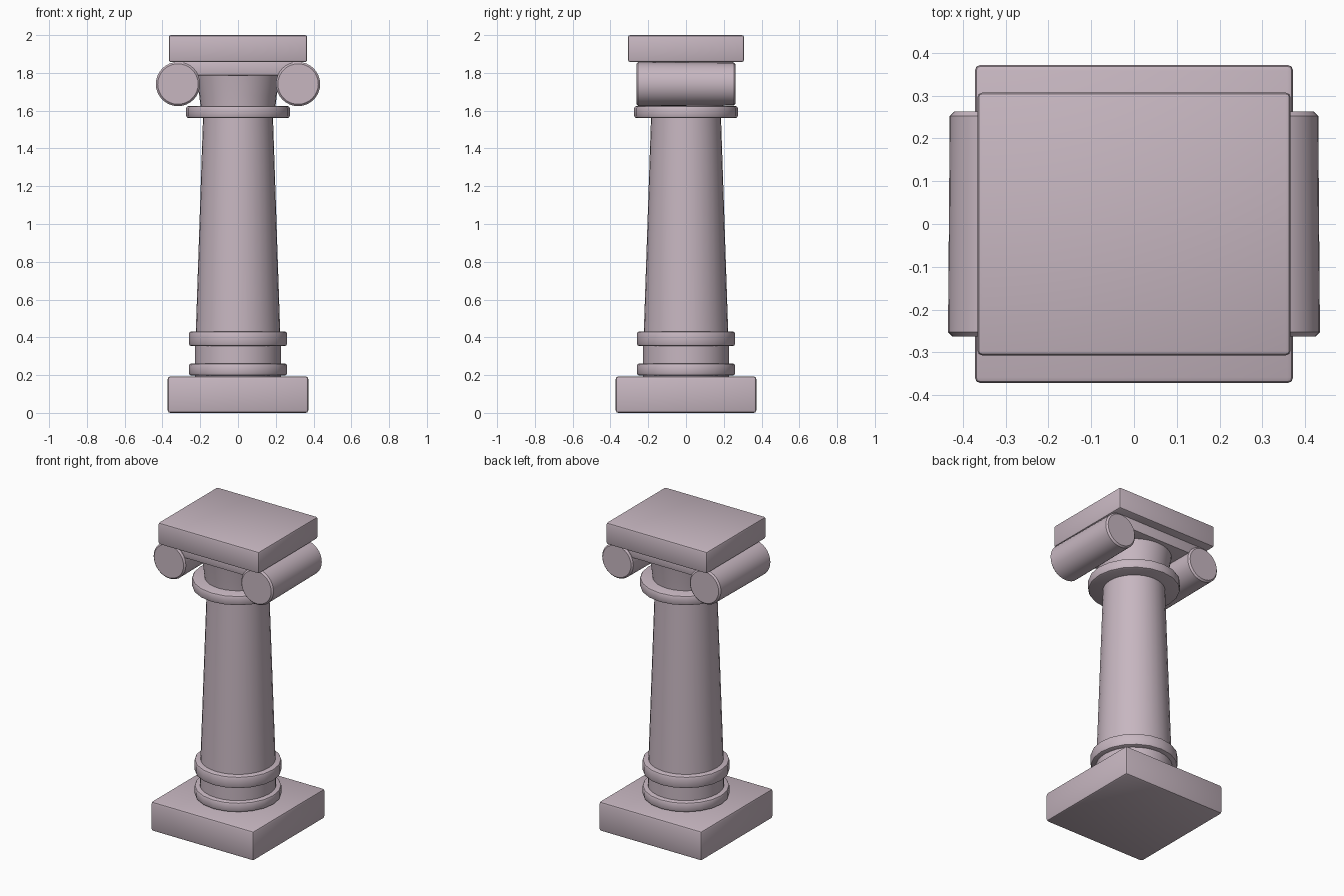
import bpy, bmesh, math
from mathutils import Matrix

if "Cube" in bpy.data.objects:
    bpy.data.objects.remove(bpy.data.objects["Cube"])

stone = bpy.data.materials.new("pale mauve stone")
stone.diffuse_color = (0.57, 0.47, 0.53, 1)
stone.use_nodes = True
stone.node_tree.nodes["Principled BSDF"].inputs["Base Color"].default_value = stone.diffuse_color


def finish(bm, name, smooth=True):
    bmesh.ops.recalc_face_normals(bm, faces=bm.faces)
    me = bpy.data.meshes.new(name)
    bm.to_mesh(me)
    bm.free()
    me.materials.append(stone)
    ob = bpy.data.objects.new(name, me)
    bpy.context.collection.objects.link(ob)
    if smooth:
        bpy.ops.object.select_all(action='DESELECT')
        ob.select_set(True)
        bpy.context.view_layer.objects.active = ob
        bpy.ops.object.shade_smooth_by_angle(angle=math.radians(35))
    return ob


def block(name, sx, sy, z0, z1, bevel):
    bm = bmesh.new()
    bmesh.ops.create_cube(bm, size=1, matrix=Matrix.Translation((0, 0, (z0 + z1) / 2))
                          @ Matrix.Diagonal((sx, sy, z1 - z0, 1)))
    if bevel:
        bmesh.ops.bevel(bm, geom=bm.edges[:], offset=bevel, segments=2,
                        profile=0.5, affect='EDGES')
    return finish(bm, name)


def lathe(name, profile, sides, matrix=None):
    """Closed solid of revolution about z from (radius, z) points."""
    bm = bmesh.new()
    rings = [[bm.verts.new((r * math.cos(2 * math.pi * i / sides),
                            r * math.sin(2 * math.pi * i / sides), z))
              for i in range(sides)] for r, z in profile]
    for a, b in zip(rings, rings[1:]):
        for i in range(sides):
            j = (i + 1) % sides
            bm.faces.new((a[i], a[j], b[j], b[i]))
    bm.faces.new(rings[0][::-1])
    bm.faces.new(rings[-1])
    if matrix:
        bm.transform(matrix)
    return finish(bm, name)


def ring(name, r, z0, z1, c=0.014):
    return lathe(name, [(r - c, z0), (r - c * .3, z0 + c * .3), (r, z0 + c),
                        (r, z1 - c), (r - c * .3, z1 - c * .3), (r - c, z1)], 20)


# Base and shaft
block("plinth", 0.745, 0.745, 0.005, 0.198, 0.014)
ring("lower_base_ring", 0.26, 0.197, 0.262)
lathe("base_drum", [(0.227, 0.19), (0.227, 0.40)], 32)
ring("upper_base_ring", 0.26, 0.353, 0.432)
lathe("shaft", [(0.225, 0.38), (0.184, 1.60)], 32)

# Capital
ring("necking_ring", 0.275, 1.56, 1.625)
lathe("capital_neck", [(0.196, 1.60), (0.205, 1.68), (0.225, 1.80)], 32)
block("scroll_band", 0.64, 0.50, 1.787, 1.858, 0.004)
for side, label in ((-1, "left"), (1, "right")):
    # lathe axis turned so it runs front to back
    m = Matrix.Translation((side * 0.318, 0, 1.741)) @ Matrix.Rotation(math.pi / 2, 4, 'X')
    lathe(label + "_scroll", [(0.103, -0.263), (0.113, -0.253),
                              (0.117, 0.253), (0.107, 0.263)], 32, m)
block("abacus", 0.733, 0.615, 1.857, 2.0, 0.012)
# lower the plinth onto the ground
bpy.data.objects["plinth"].location.z = -0.005
